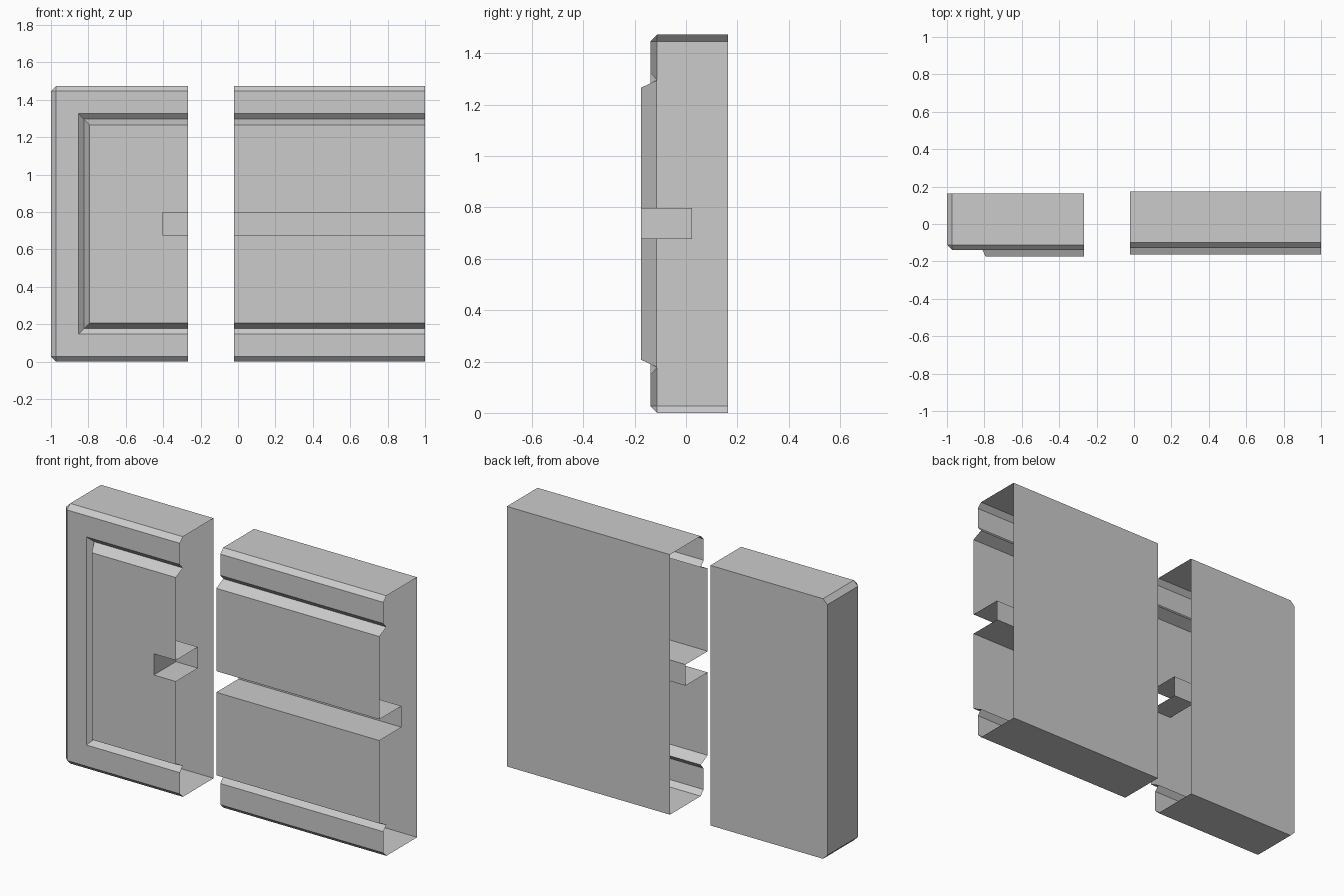
import bpy, bmesh

if "Cube" in bpy.data.objects:
    bpy.data.objects.remove(bpy.data.objects["Cube"])

H = 1.473                 # panel height
CH = 0.027                # edge chamfer
SLOT = (0.677, 0.797)     # slot bottom / top
SLOT_Y = 0.023            # slot depth position
BACK = 0.163
# shared front moulding: (inset from outer edge, y)
MOULD = [(0, BACK), (0, -0.112), (CH, -0.139), (0.147, -0.139),
         (0.177, -0.112), (0.207, -0.175)]


def finish(bm, name, dy=0.0):
    bmesh.ops.remove_doubles(bm, verts=bm.verts, dist=1e-5)
    bmesh.ops.recalc_face_normals(bm, faces=bm.faces)
    me = bpy.data.meshes.new(name)
    bm.to_mesh(me)
    bm.free()
    ob = bpy.data.objects.new(name, me)
    ob.location.y = dy
    bpy.context.collection.objects.link(ob)
    return ob


def face(bm, pts):
    clean = []
    for p in pts:                       # skip collapsed corners
        if p not in clean:
            clean.append(p)
    if len(clean) > 2:
        bm.faces.new([bm.verts.new(p) for p in clean])


def strip(bm, a, b):
    for i in range(len(a) - 1):
        face(bm, [a[i], a[i + 1], b[i + 1], b[i]])


def end_piece(x0, x1, slot_x):
    bm = bmesh.new()

    # U-shaped ring open towards x1, outer rings have clipped corners
    def ring(i, y):
        c = CH if i == 0 else 0.0
        l, b, t = x0 + i, i, H - i
        return [(x1, y, b), (l + c, y, b), (l, y, b + c),
                (l, y, t - c), (l + c, y, t), (x1, y, t)]

    rings = [ring(i, y) for i, y in MOULD]
    for a, b in zip(rings, rings[1:]):
        strip(bm, a, b)
    face(bm, rings[0])                  # back wall

    # raised panel with the slot cut into its open edge
    def slot(y):
        return [(x1, y, SLOT[1]), (slot_x, y, SLOT[1]),
                (slot_x, y, SLOT[0]), (x1, y, SLOT[0])]

    front, deep = slot(MOULD[-1][1]), slot(SLOT_Y)
    face(bm, rings[-1] + front)
    strip(bm, front, deep)
    face(bm, deep)
    return finish(bm, "end_section")


def middle_piece(x0, x1, dy):
    bm = bmesh.new()
    py = MOULD[-1][1]
    low = [(y, i) for i, y in MOULD] + [(py, SLOT[0]), (SLOT_Y, SLOT[0])]
    high = [(SLOT_Y, SLOT[1]), (py, SLOT[1])] + [(y, H - i) for i, y in reversed(MOULD)]
    prof = low + high + low[:1]         # closed profile, open ends
    strip(bm, [(x0, y, z) for y, z in prof], [(x1, y, z) for y, z in prof])
    return finish(bm, "middle_section", dy)


end_piece(-1.0, -0.267, -0.405)
middle_piece(-0.022, 1.0, 0.012)
